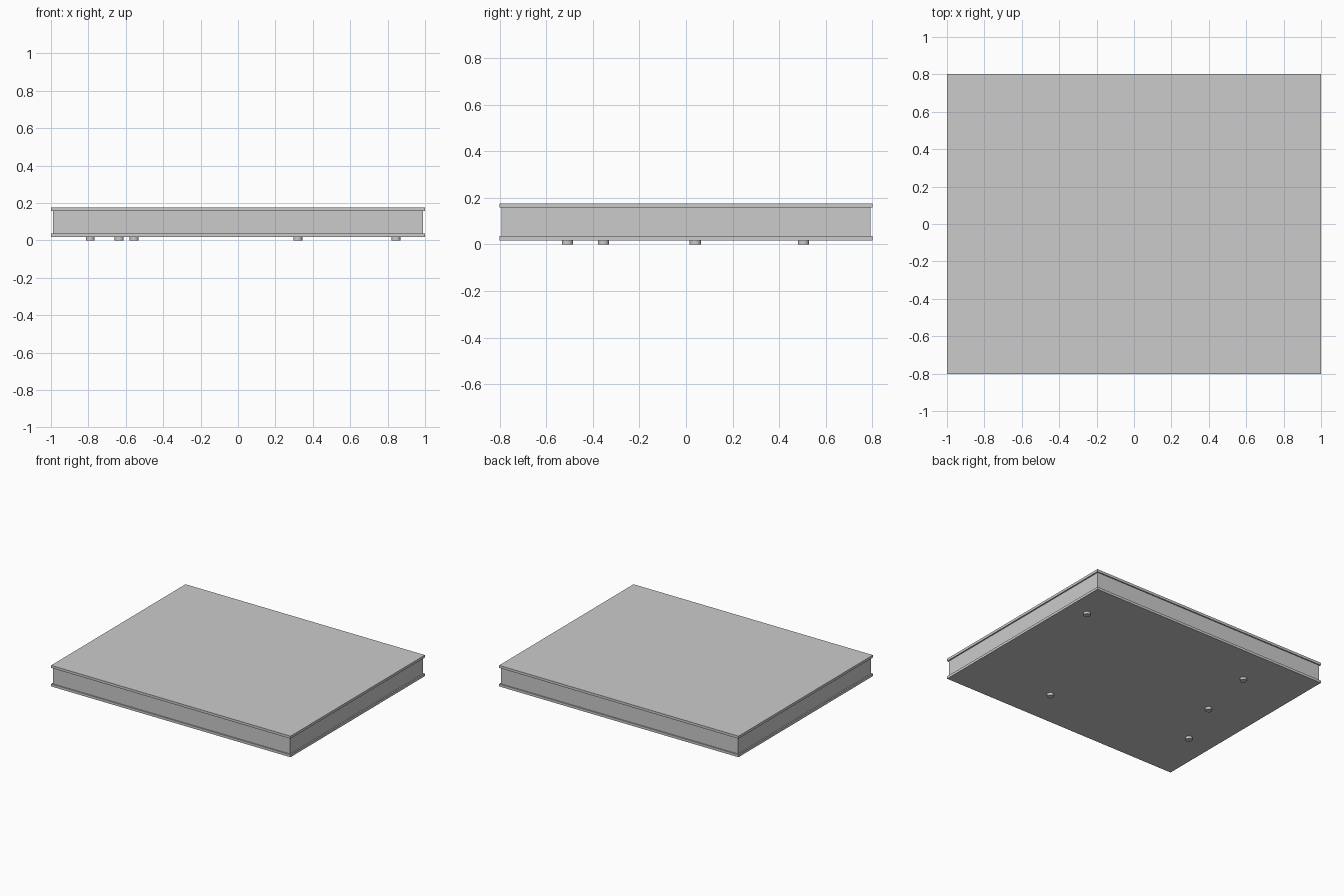
import bpy

if "Cube" in bpy.data.objects:
    bpy.data.objects.remove(bpy.data.objects["Cube"])


def slab(name, half_x, half_y, z0, z1):
    bpy.ops.mesh.primitive_cube_add(size=1, location=(0, 0, (z0 + z1) / 2))
    ob = bpy.context.object
    ob.name = name
    ob.scale = (2 * half_x, 2 * half_y, z1 - z0)
    bpy.ops.object.transform_apply(location=False, rotation=False, scale=True)
    return ob


# Two thin plates sandwiching a slightly inset core
slab("bottom_plate", 1.0, 0.802, 0.018, 0.037)
slab("core", 0.99, 0.793, 0.037, 0.158)
slab("top_plate", 1.0, 0.802, 0.158, 0.177)

# Small round feet, irregularly placed and let through the bottom plate
FEET = [(0.845, 0.505), (0.32, -0.51), (-0.555, 0.505), (-0.635, 0.04), (-0.79, -0.355)]
FOOT_TOP = 0.039
for i, (x, y) in enumerate(FEET, 1):
    bpy.ops.mesh.primitive_cylinder_add(vertices=16, radius=0.024, depth=FOOT_TOP,
                                        location=(x, y, FOOT_TOP / 2))
    bpy.context.object.name = f"foot_{i}"
    bpy.ops.object.shade_smooth_by_angle()
